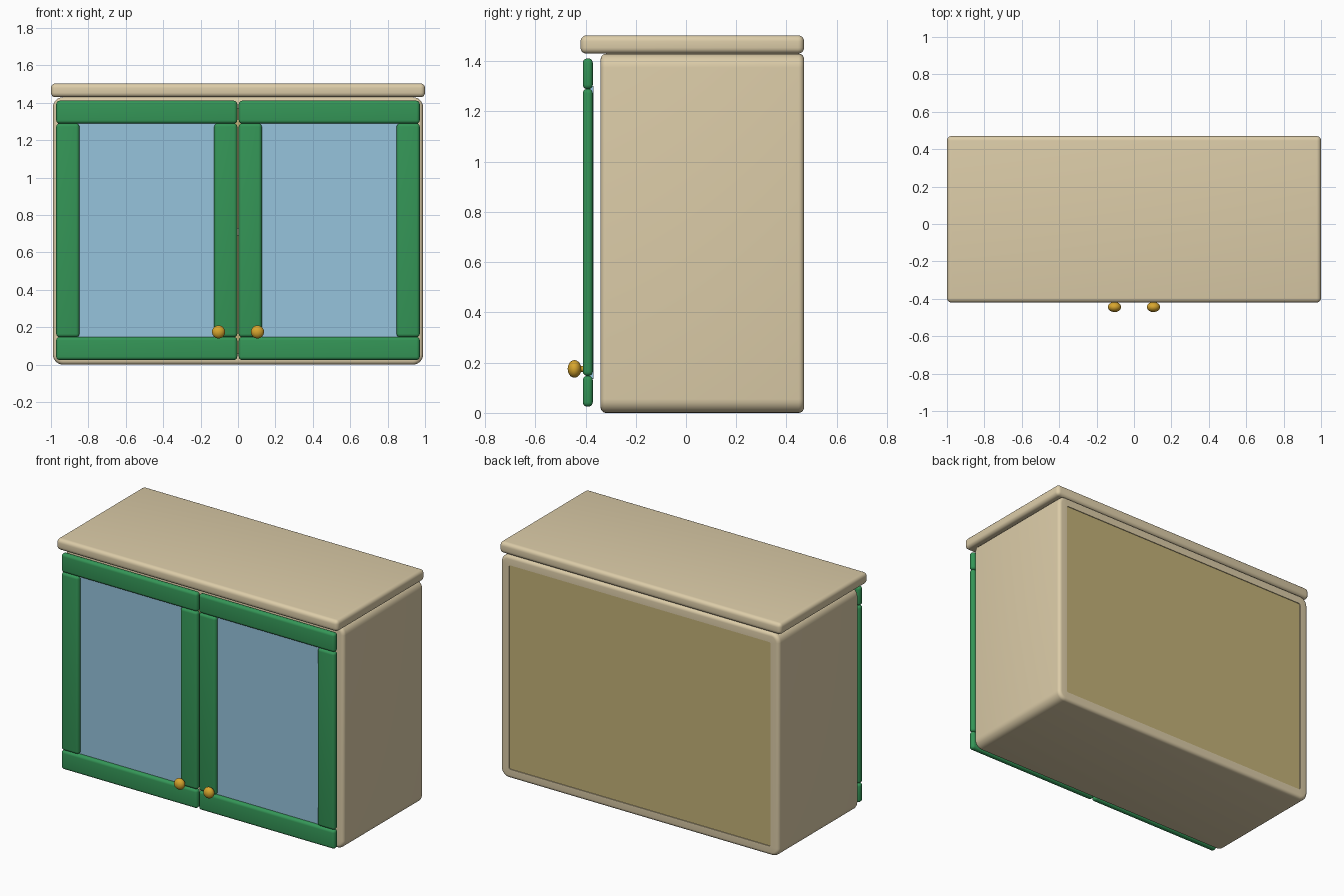
import bpy, bmesh, math
from mathutils import Matrix

if "Cube" in bpy.data.objects:
    bpy.data.objects.remove(bpy.data.objects["Cube"])


def material(name, rgb):
    lin = [((c / 255 + 0.055) / 1.055) ** 2.4 for c in rgb]
    m = bpy.data.materials.new(name)
    m.diffuse_color = (*lin, 1)
    m.use_nodes = True
    m.node_tree.nodes["Principled BSDF"].inputs["Base Color"].default_value = m.diffuse_color
    return m


TAN = material("tan wood", (220, 204, 168))
GREEN = material("green paint", (52, 150, 87))
BLUE = material("blue glass", (150, 196, 220))
OLIVE = material("olive panel", (196, 178, 120))
GOLD = material("gold knob", (216, 166, 46))


def finish(name, bm, mat):
    bmesh.ops.recalc_face_normals(bm, faces=bm.faces)
    me = bpy.data.meshes.new(name)
    bm.to_mesh(me)
    bm.free()
    me.materials.append(mat)
    ob = bpy.data.objects.new(name, me)
    bpy.context.collection.objects.link(ob)
    bpy.ops.object.select_all(action='DESELECT')
    ob.select_set(True)
    bpy.context.view_layer.objects.active = ob
    bpy.ops.object.shade_smooth_by_angle(angle=math.radians(35))
    return ob


def box(name, mat, x, y, z, bevel=0.0):
    """Box from (min, max) ranges with optional rounded edges."""
    bm = bmesh.new()
    bmesh.ops.create_cube(bm, size=1)
    for v in bm.verts:
        v.co = [r[0] + (c + 0.5) * (r[1] - r[0]) for c, r in zip(v.co, (x, y, z))]
    if bevel:
        bmesh.ops.bevel(bm, geom=bm.edges[:], offset=bevel, segments=5,
                        profile=0.5, affect='EDGES')
    return finish(name, bm, mat)


def rounded_rect(w, h, r, n=6):
    pts = []
    for i, (sx, sz) in enumerate([(1, 1), (-1, 1), (-1, -1), (1, -1)]):
        for k in range(n + 1):
            a = math.pi / 2 * (i + k / n)
            pts.append((sx * (w - r) + r * math.cos(a), sz * (h - r) + r * math.sin(a)))
    return pts


# carcass: rounded rectangular tube, section swept around the opening
W, H, R, WALL, Y0, Y1, B = 0.99, 0.715, 0.055, 0.06, -0.34, 0.47, 0.022
arc = [math.pi / 2 * k / 5 for k in range(6)]
section = [(B - B * math.sin(a), Y0 + B - B * math.cos(a)) for a in arc]
section += [(B - B * math.cos(a), Y1 - B + B * math.sin(a)) for a in arc]
section += [(WALL, Y1), (WALL, Y0)]
bm = bmesh.new()
loops = [[bm.verts.new((px, y, pz + H)) for px, pz in
          rounded_rect(W - d, H - d, max(R - d, 0.012))] for d, y in section]
for i, a in enumerate(loops):
    b = loops[(i + 1) % len(loops)]
    for j in range(len(a)):
        k = (j + 1) % len(a)
        bm.faces.new((a[j], a[k], b[k], b[j]))
finish("carcass", bm, TAN)

# back panel, inner shelf and worktop
box("back_panel", OLIVE, (-0.935, 0.935), (0.44, 0.465), (0.055, 1.375))
box("shelf", TAN, (-0.935, 0.935), (-0.3, 0.44), (0.69, 0.73))
box("top_board", TAN, (-1, 1), (-0.42, 0.47), (1.43, 1.503), 0.024)

# two mirrored framed doors with glass and knobs
DY = (-0.411, -0.371)
for side, s in (("left", -1), ("right", 1)):
    def span(a, b):
        return tuple(sorted((s * a, s * b)))
    for part, z in (("bottom", (0.025, 0.148)), ("top", (1.289, 1.411))):
        box(f"{side}_door_{part}_rail", GREEN, span(0.004, 0.972), DY, z, 0.018)
    for part, x in (("inner", (0.004, 0.127)), ("outer", (0.848, 0.972))):
        box(f"{side}_door_{part}_stile", GREEN, span(*x), DY, (0.147, 1.29), 0.018)
    box(f"{side}_door_glass", BLUE, span(0.112, 0.862), (-0.388, -0.368), (0.135, 1.301))

    kx = s * 0.104
    bm = bmesh.new()
    bmesh.ops.create_uvsphere(bm, u_segments=28, v_segments=16, radius=1,
                              matrix=Matrix.Translation((kx, -0.444, 0.175))
                              @ Matrix.Diagonal((0.035, 0.027, 0.035, 1)))
    bmesh.ops.create_cone(bm, cap_ends=True, segments=16, radius1=0.012, radius2=0.012,
                          depth=0.04, matrix=Matrix.Translation((kx, -0.415, 0.175))
                          @ Matrix.Rotation(math.pi / 2, 4, 'X'))
    finish(f"{side}_knob", bm, GOLD)
